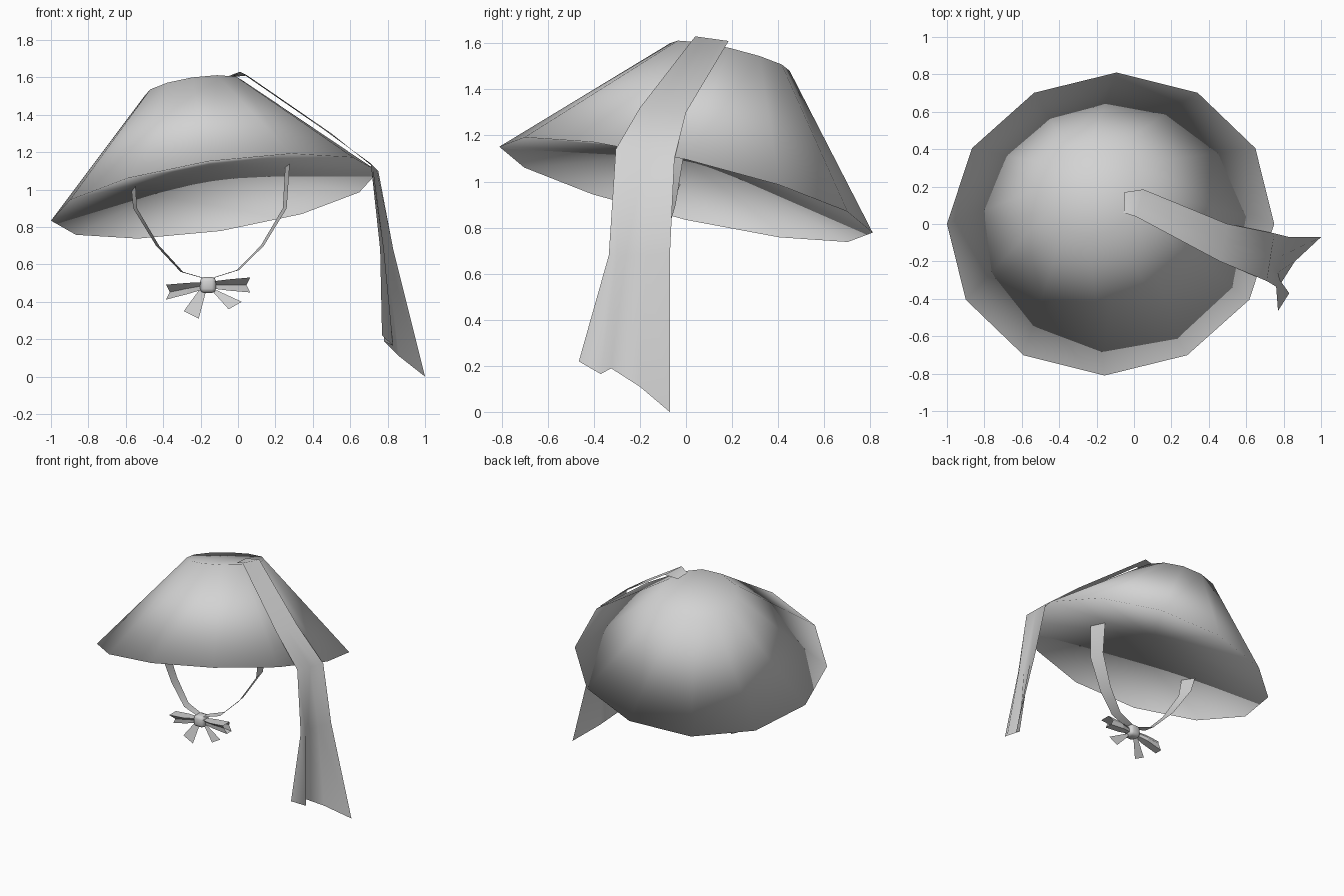
import bpy
import bmesh
from math import cos, sin, tau
from mathutils import Vector

old = bpy.data.objects.get("Cube")
if old:
    bpy.data.objects.remove(old, do_unlink=True)

cloth = bpy.data.materials.new("pale_grey_cloth")
cloth.use_nodes = True
colour = (0.65, 0.65, 0.65, 1)
cloth.diffuse_color = colour
cloth.node_tree.nodes["Principled BSDF"].inputs["Base Color"].default_value = colour


def loft(name, rows, closed=False, flip=False, smooth=True):
    """Skin a list of equally long point rows; one-point rows close to a tip."""
    bm = bmesh.new()
    rings = [[bm.verts.new(p) for p in row] for row in rows]
    for a, b in zip(rings, rings[1:]):
        n = max(len(a), len(b))
        for i in range(n if closed else n - 1):
            j = (i + 1) % n
            if len(a) == 1:
                corners = [a[0], b[j], b[i]]
            elif len(b) == 1:
                corners = [a[i], a[j], b[0]]
            else:
                corners = [a[i], a[j], b[j], b[i]]
            bm.faces.new(corners[::-1] if flip else corners)
    mesh = bpy.data.meshes.new(name)
    bm.to_mesh(mesh)
    bm.free()
    mesh.materials.append(cloth)
    for face in mesh.polygons:
        face.use_smooth = smooth
    obj = bpy.data.objects.new(name, mesh)
    bpy.context.collection.objects.link(obj)


# Tilted twelve-sided hat: shallow underside, sloping wall and flat crown
SIDES = 12
rim_centre = Vector((-0.125, 0, 0.965))
crown_centre = Vector((-0.235, 0.19, 1.54))
axis = Vector((-0.15, 0.23, 1))


def ring(centre, rx, ry):
    points = []
    for i in range(SIDES):
        a = tau * i / SIDES
        dx, dy = rx * cos(a), ry * sin(a)
        points.append(centre + Vector((dx + 0.04 * dy, dy, 0.15 * dx - 0.23 * dy)))
    return points


loft("hat", [
    [rim_centre + axis * 0.16],
    ring(rim_centre, 0.875, 0.81),
    ring(crown_centre, 0.265, 0.26),
    [crown_centre + axis * 0.005],
], closed=True)


# Long ribbon draped over the side, with a folded tail
def across(south, north, n=5):
    a, b = Vector(south), Vector(north)
    return [a.lerp(b, i / (n - 1)) for i in range(n)]


loft("side_ribbon", [
    across((-0.055, 0.06, 1.605), (-0.05, 0.17, 1.60)),
    across((0.01, 0.04, 1.63), (0.05, 0.185, 1.61)),
    across((0.46, -0.20, 1.32), (0.50, 0, 1.30)),
    across((0.71, -0.305, 1.14), (0.75, -0.05, 1.10)),
    [(0.76, -0.335, 0.68), (0.78, -0.30, 0.68), (0.77, -0.26, 0.68),
     (0.79, -0.17, 0.68), (0.83, -0.07, 0.68)],
    [(0.77, -0.465, 0.22), (0.83, -0.37, 0.165), (0.78, -0.325, 0.19),
     (0.86, -0.20, 0.11), (1.0, -0.07, 0)],
])

# Chin straps taper from the underside down to the bow
bow = Vector((-0.16, -0.21, 0.49))
straps = {
    "left_chin_strap": [(0.265, -0.07, 1.145), (0.25, -0.1, 0.9), (0.13, -0.15, 0.7),
                        (0, -0.19, 0.57), (-0.16, -0.21, 0.52)],
    "right_chin_strap": [(-0.56, -0.08, 1.02), (-0.55, -0.11, 0.9), (-0.43, -0.15, 0.7),
                         (-0.3, -0.19, 0.56), (-0.16, -0.21, 0.52)],
}
for name, path in straps.items():
    rows = []
    for i, p in enumerate(path):
        half = Vector((-0.012, 0.065, 0)) * (1 - 0.15 * i)
        rows.append([Vector(p) - half, Vector(p) + half])
    loft(name, rows)


# Bow loops are flattened tubes, leaning forward at the top, with a notched end
def bow_loop(name, side, drop):
    rows = []
    for reach, tall, deep in ((0.03, 0.02, 0.02), (0.11, 0.03, 0.04), (0.225, 0.04, 0.04)):
        c = bow + Vector((side * reach, 0, drop * reach))
        notch = -0.02 * side if reach > 0.2 else 0
        rows.append([c + Vector((0, -deep * 1.6, tall)), c + Vector((notch, -deep * 0.5, 0)),
                     c + Vector((0, -deep * 0.4, -tall)), c + Vector((0, deep, -tall)),
                     c + Vector((notch, deep, 0)), c + Vector((0, deep * 0.4, tall))])
    loft(name, rows, closed=True, flip=side < 0, smooth=False)


bow_loop("left_bow_loop", 1, 0)
bow_loop("right_bow_loop", -1, -0.17)

# Short bow tails
for name, near, far in (("left_bow_tail", (0.02, 0.05), ((0.11, -0.13), (0.18, -0.09))),
                        ("right_bow_tail", (-0.05, -0.01), ((-0.13, -0.14), (-0.05, -0.18)))):
    top = [bow + Vector((x, 0, -0.03)) for x in near]
    end = [bow + Vector((x, -0.03, z)) for x, z in far]
    loft(name, [top, end])

# Rounded square bow knot
bpy.ops.mesh.primitive_cube_add(size=0.085, location=bow)
knot = bpy.context.object
knot.name = "bow_knot"
knot.data.materials.append(cloth)
rounding = knot.modifiers.new("rounding", "BEVEL")
rounding.width = 0.022
rounding.segments = 2
bpy.ops.object.shade_smooth()
